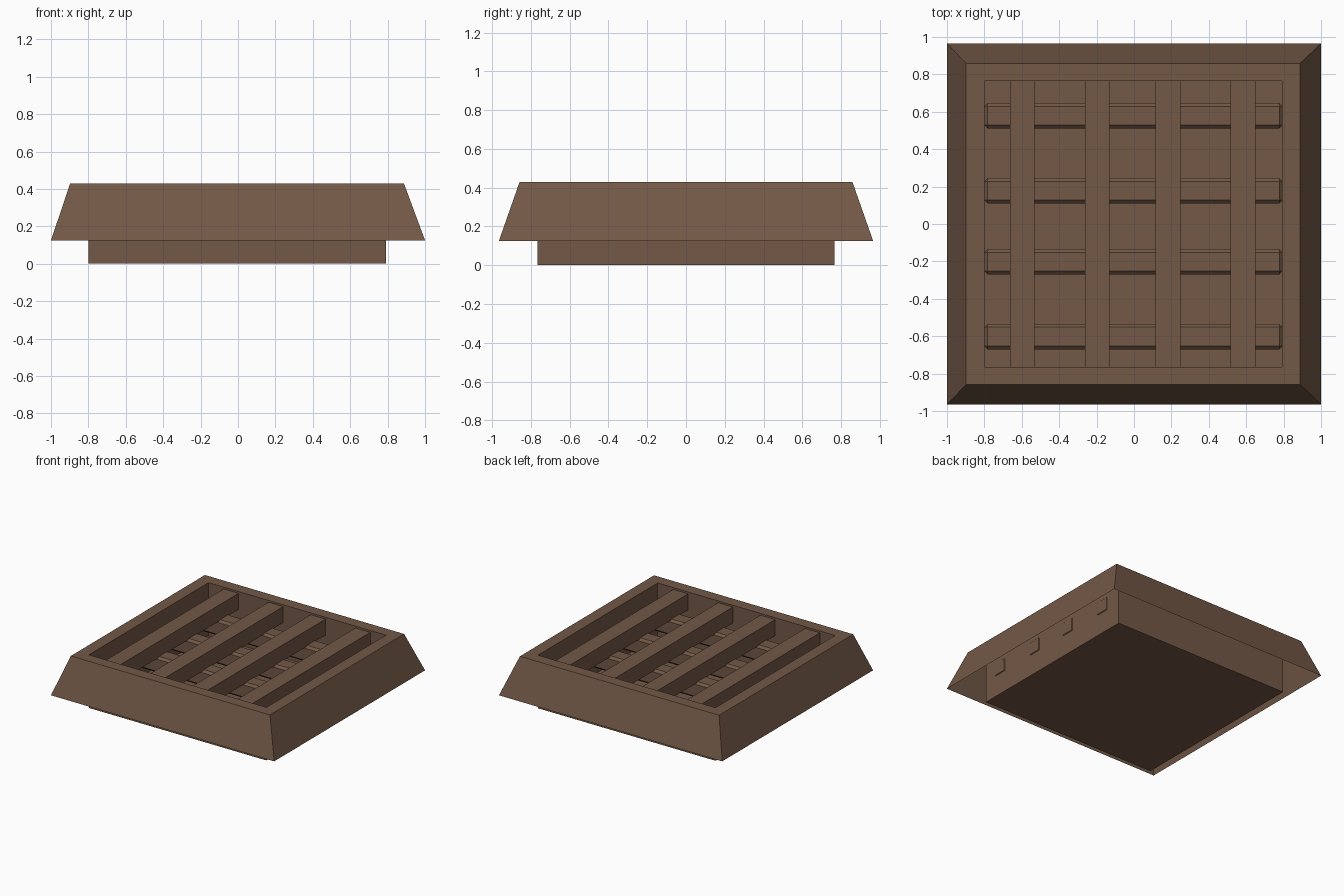
import bpy, bmesh

if "Cube" in bpy.data.objects:
    bpy.data.objects.remove(bpy.data.objects["Cube"])

mat = bpy.data.materials.new("brown_wood")
mat.diffuse_color = (0.17, 0.098, 0.062, 1)
mat.use_nodes = True
mat.node_tree.nodes["Principled BSDF"].inputs["Base Color"].default_value = mat.diffuse_color


def add_object(name, bm):
    me = bpy.data.meshes.new(name)
    bm.to_mesh(me)
    bm.free()
    me.materials.append(mat)
    ob = bpy.data.objects.new(name, me)
    bpy.context.collection.objects.link(ob)
    return ob


def box(name, x0, x1, y0, y1, z0, z1, bevel=0):
    bm = bmesh.new()
    bmesh.ops.create_cube(bm, size=1)
    for v in bm.verts:
        v.co.x = x1 if v.co.x > 0 else x0
        v.co.y = y1 if v.co.y > 0 else y0
        v.co.z = z1 if v.co.z > 0 else z0
    if bevel:
        bmesh.ops.bevel(bm, geom=bm.edges[:], offset=bevel, segments=1,
                        affect='EDGES', profile=0.5)
    return add_object(name, bm)


# Frame: sloped skirt, flat rim, inner walls and floor, open under the skirt
rings = [(-1.0, 1.0, 0.965, 0.125),
         (-0.897, 0.887, 0.858, 0.43),
         (-0.80, 0.79, 0.765, 0.43),
         (-0.80, 0.79, 0.765, 0.0)]
bm = bmesh.new()
loops = [[bm.verts.new(p) for p in ((a, -y, z), (b, -y, z), (b, y, z), (a, y, z))]
         for a, b, y, z in rings]
for lo, hi in zip(loops, loops[1:]):
    for i in range(4):
        j = (i + 1) % 4
        bm.faces.new((lo[i], lo[j], hi[j], hi[i]))
bm.faces.new(loops[-1])
add_object("grate_frame", bm)

# Upper slats running front to back
for i, x in enumerate((-0.597, -0.197, 0.182, 0.583)):
    box(f"upper_slat_{i + 1}", x - 0.066, x + 0.066, -0.765, 0.765, 0.285, 0.415)

# Lower bars running side to side, with chamfered edges
for i, y in enumerate((-0.602, -0.202, 0.178, 0.578)):
    box(f"lower_bar_{i + 1}", -0.80, 0.795, y - 0.068, y + 0.068, 0.16, 0.293, 0.018)
